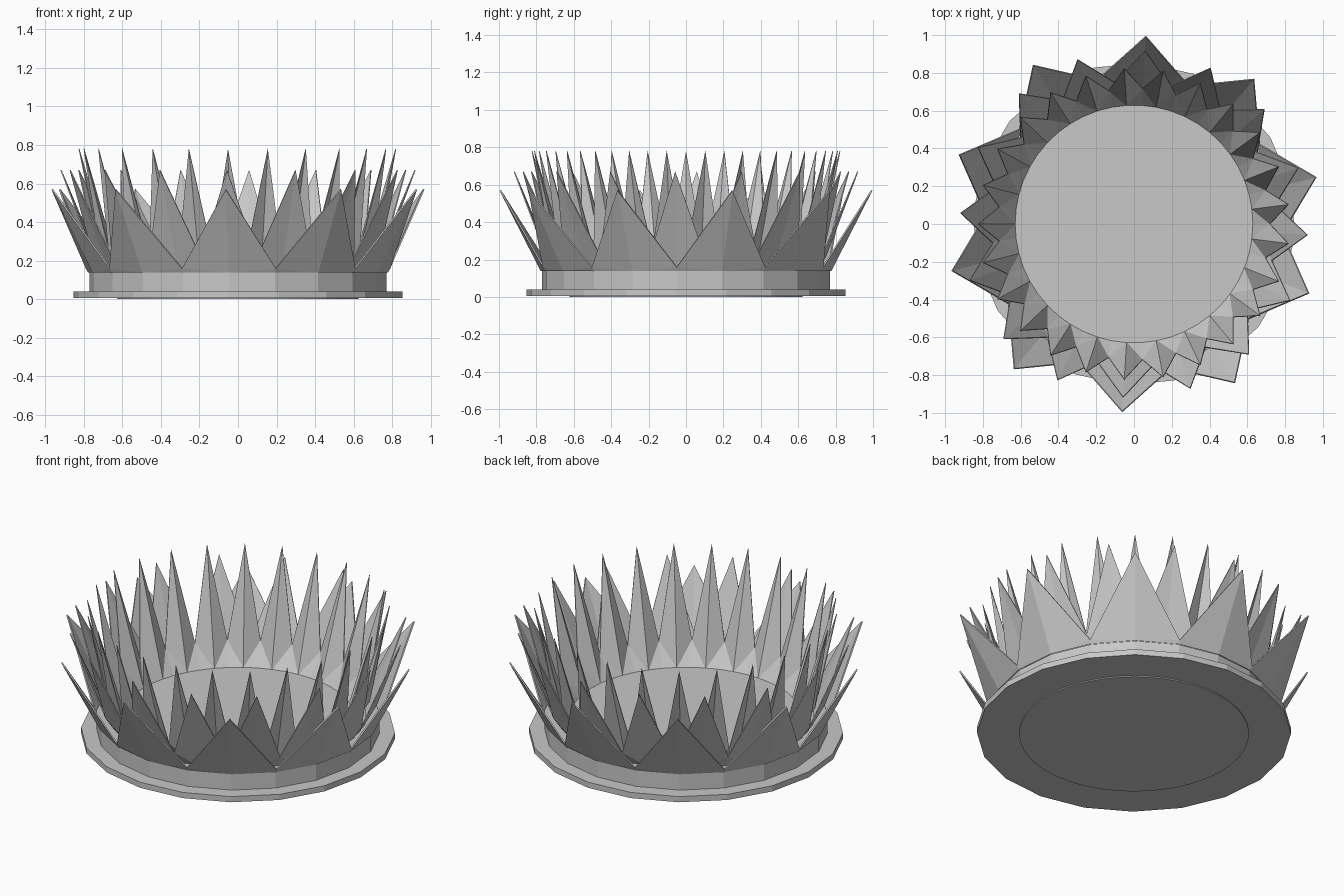
import bpy, bmesh
from math import radians, cos, sin, pi

cube = bpy.data.objects.get("Cube")
if cube:
    bpy.data.objects.remove(cube, do_unlink=True)

grey = bpy.data.materials.new("stone grey")
grey.use_nodes = True
colour = (0.58, 0.58, 0.58, 1)
grey.diffuse_color = colour
grey.node_tree.nodes["Principled BSDF"].inputs["Base Color"].default_value = colour

TURN = radians(86.4)


def polar(r, a, z):
    return (r * cos(a), r * sin(a), z)


def finish(name, bm):
    bmesh.ops.recalc_face_normals(bm, faces=bm.faces)
    mesh = bpy.data.meshes.new(name)
    bm.to_mesh(mesh)
    bm.free()
    mesh.materials.append(grey)
    obj = bpy.data.objects.new(name, mesh)
    bpy.context.collection.objects.link(obj)
    return obj


def turned(name, profile, sides):
    """Closed solid swept round z from (radius, height) points, flat at both ends."""
    bm = bmesh.new()
    loops = [[bm.verts.new(polar(r, TURN + 2 * pi * i / sides, z)) for i in range(sides)]
             for r, z in profile]
    for a, b in zip(loops, loops[1:]):
        for i in range(sides):
            k = (i + 1) % sides
            bm.faces.new((a[i], a[k], b[k], b[i]))
    bm.faces.new(loops[0])
    bm.faces.new(loops[-1])
    return finish(name, bm)


def petal_row(name, count, start, foot, notch, tip, thickness):
    """Crown of ridged petals; foot, notch and tip are (radius, height)."""
    bm = bmesh.new()
    step = pi / count
    low, high = [], []
    for i in range(2 * count):
        a = start + i * step
        low.append(bm.verts.new(polar(foot[0], a, foot[1])))
        r, z = notch if i % 2 else tip
        high.append(bm.verts.new(polar(r, a, z)))
    for i in range(0, 2 * count, 2):
        for n in (i - 1, i + 1):
            bm.faces.new((low[i], low[n], high[n]))
            bm.faces.new((low[i], high[n], high[i]))
    obj = finish(name, bm)
    mod = obj.modifiers.new("Thickness", 'SOLIDIFY')
    mod.thickness = thickness
    mod.offset = 0
    return obj


# Stepped base with the raised floor on top
turned("foot_pad", [(0.625, 0.0), (0.625, 0.006)], 50)
turned("base", [(0.855, 0.006), (0.855, 0.04), (0.772, 0.04), (0.772, 0.14),
                (0.66, 0.14), (0.66, 0.125)], 20)

# Three rows of petals, from the outside in
petal_row("outer_petals", 10, TURN, (0.775, 0.14), (0.787, 0.16), (0.995, 0.57), 0.008)
petal_row("middle_petals", 16, TURN, (0.69, 0.125), (0.755, 0.22), (0.92, 0.67), 0.006)
petal_row("inner_petals", 25, TURN + pi / 25, (0.628, 0.12), (0.72, 0.25), (0.825, 0.78), 0.004)
